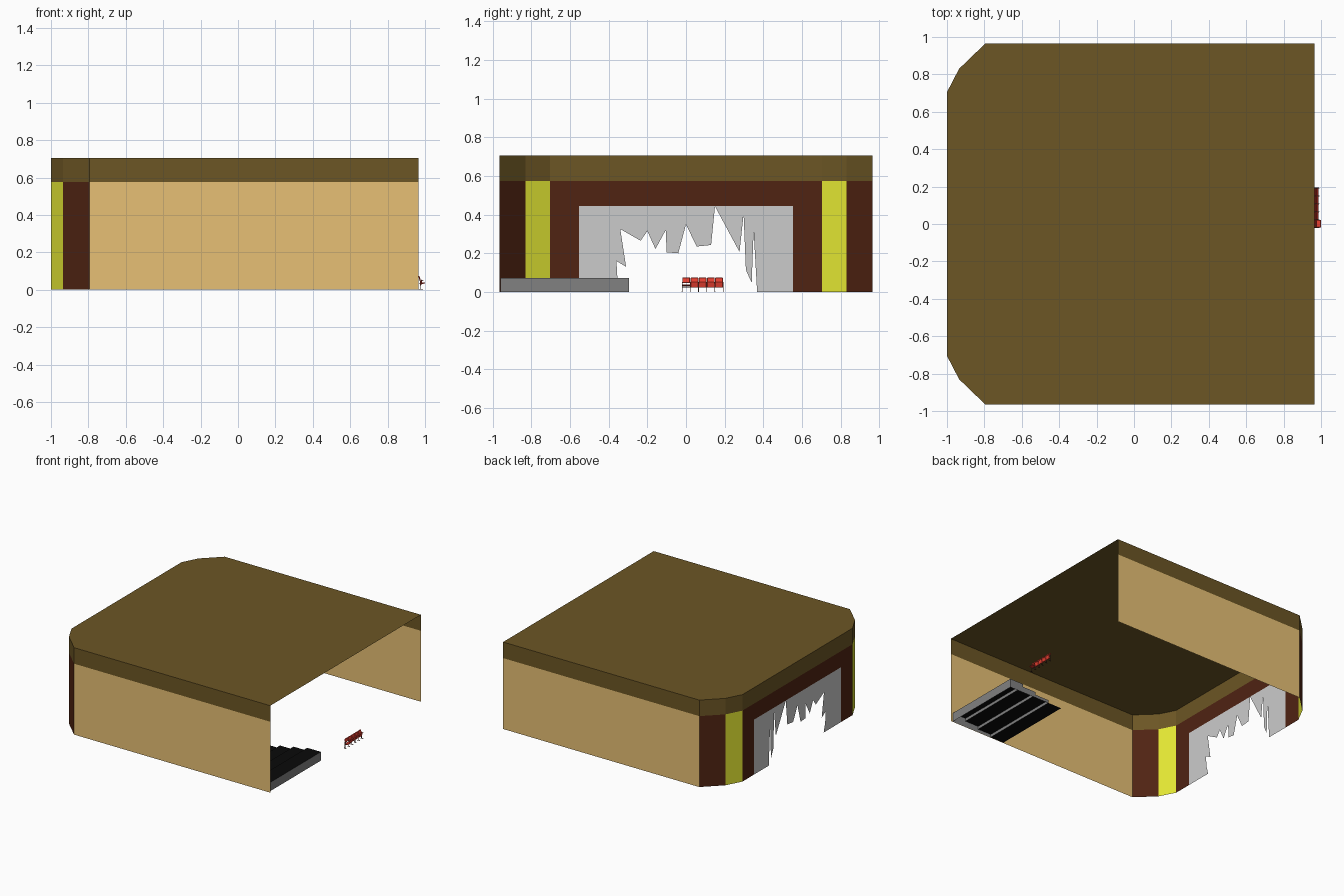
import bpy, bmesh, math
from mathutils import Matrix

if "Cube" in bpy.data.objects:
    bpy.data.objects.remove(bpy.data.objects["Cube"])


def material(name, rgb):
    m = bpy.data.materials.new(name)
    m.diffuse_color = (*rgb, 1)
    m.use_nodes = True
    m.node_tree.nodes["Principled BSDF"].inputs["Base Color"].default_value = m.diffuse_color
    return m


ROOF = material("roof_brown", (0.150, 0.093, 0.018))
TAN = material("tan", (0.80, 0.53, 0.178))
BROWN = material("dark_brown", (0.080, 0.017, 0.006))
YELLOW = material("yellow", (0.78, 0.81, 0.034))
BLACK = material("black", (0.003, 0.003, 0.003))
RED = material("red", (0.80, 0.05, 0.03))
STEEL = material("dark_metal", (0.10, 0.04, 0.03))
GREY = material("stand_grey", (0.22, 0.22, 0.22))
PANEL = material("panel_grey", (0.8, 0.8, 0.8))


def sheet(name, verts, faces, mat):
    me = bpy.data.meshes.new(name)
    me.from_pydata(verts, [], faces)
    me.materials.append(mat)
    ob = bpy.data.objects.new(name, me)
    bpy.context.collection.objects.link(ob)
    return ob


def wall(name, path, z0, z1, mat):
    """Upright sheet following a plan path."""
    n = len(path)
    verts = [(x, y, z0) for x, y in path] + [(x, y, z1) for x, y in path]
    return sheet(name, verts, [(i, i + 1, n + i + 1, n + i) for i in range(n - 1)], mat)


def boxes(name, items, mat, bevel=0):
    """Boxes given as (centre, size, tilt about y in degrees)."""
    bm = bmesh.new()
    for c, s, tilt in items:
        mtx = (Matrix.Translation(c) @ Matrix.Rotation(math.radians(tilt), 4, 'Y')
               @ Matrix.Diagonal((*s, 1)))
        bmesh.ops.create_cube(bm, size=1, matrix=mtx)
    me = bpy.data.meshes.new(name)
    bm.to_mesh(me)
    bm.free()
    me.materials.append(mat)
    ob = bpy.data.objects.new(name, me)
    bpy.context.collection.objects.link(ob)
    if bevel:
        mod = ob.modifiers.new("soft_edges", 'BEVEL')
        mod.width = bevel
        mod.segments = 1
    return ob


# Plan outline, from the open end round the chamfered front and back again
half = [(0.965, 0.965), (-0.795, 0.965), (-0.935, 0.83), (-1.0, 0.705)]
plan = half + [(x, -y) for x, y in reversed(half)]
Z_BAND, Z_TOP = 0.575, 0.705

# Roof and fascia band, open on the +x side
sheet("roof", [(x, y, Z_TOP) for x, y in plan], [tuple(range(len(plan)))], ROOF)
wall("roof_fascia", plan, Z_BAND, Z_TOP, ROOF)

# Side walls and corner panels on both sides
for i, side in ((0, "back"), (4, "front")):
    p = plan[i:i + 4]
    segs = list(zip(p, p[1:]))
    if i:
        segs.reverse()
    for (a, b), part, mat in zip(segs, ("side_wall", "corner_panel", "corner_stripe"),
                                 (TAN, BROWN, YELLOW)):
        wall(f"{side}_{part}", [a, b], 0, Z_BAND, mat)

# Facade frame around the big opening
W, H = 0.555, 0.445
frame = [(0.705, 0), (0.705, Z_BAND), (-0.705, Z_BAND), (-0.705, 0),
         (-W, 0), (-W, H), (W, H), (W, 0)]
sheet("facade_frame", [(-1, y, z) for y, z in frame],
      [(0, 1, 6, 7), (1, 2, 5, 6), (2, 3, 4, 5)], BROWN)

# Shattered panel with a jagged hole
jag = [(-0.335, 0), (-0.355, 0.07), (-0.36, 0.16), (-0.31, 0.13), (-0.34, 0.325),
       (-0.235, 0.265), (-0.20, 0.315), (-0.158, 0.222), (-0.105, 0.32), (-0.10, 0.205),
       (-0.04, 0.20), (0, 0.35), (0.055, 0.235), (0.13, 0.243), (0.15, 0.443),
       (0.277, 0.207), (0.298, 0.403), (0.31, 0.114), (0.34, 0.047), (0.35, 0.32),
       (0.368, 0)]
ring = [(W, 0), (W, H), (-W, H), (-W, 0)] + jag
sheet("shattered_panel", [(-1, y, z) for y, z in ring], [tuple(range(len(ring)))], PANEL)

# Stepped stand: grey shell with black treads, stepping down towards the facade
Y0, Y1, X_BACK, TREAD, RISE = -0.96, -0.295, 0.95, 0.1225, 0.0233
profile = [(X_BACK, 0)]
for k in range(4):
    z = RISE * (3 - k) + 0.001
    profile += [(X_BACK - TREAD * k, z), (X_BACK - TREAD * (k + 1), z)]
profile.append((profile[-1][0], 0))
n = len(profile)
verts = [(x, Y0, z) for x, z in profile] + [(x, Y1, z) for x, z in profile]
strips = [(i, i + 1, n + i + 1, n + i) for i in range(n - 1)]
stand = sheet("stepped_stand", verts,
              strips + [tuple(range(n))[::-1], tuple(range(n, 2 * n))], GREY)
stand.data.materials.append(BLACK)
for i in range(1, n - 1, 2):
    stand.data.polygons[i].material_index = 1

# Row of five tip-up chairs: the first seat is down, the rest are folded
PITCH = 0.0425
ys = [0.001 + PITCH * i for i in range(5)]
boxes("chair_backs", [((0.971, y, 0.060), (0.006, 0.040, 0.028), -15) for y in ys], RED, 0.002)
boxes("folded_seats", [((0.979, y, 0.038), (0.007, 0.040, 0.032), 12) for y in ys[1:]],
      RED, 0.002)
boxes("lowered_seat", [((0.985, ys[0], 0.035), (0.030, 0.040, 0.007), -5)], RED, 0.002)

# Chair legs, feet, armrests and the rail joining them
frame_parts = [((0.974, ys[2], 0.026), (0.004, PITCH * 5, 0.004), 0)]
for i in range(6):
    y = ys[0] + PITCH * (i - 0.5)
    frame_parts += [((0.974, y, 0.025), (0.004, 0.003, 0.05), 0),
                    ((0.977, y, 0.0015), (0.022, 0.004, 0.003), 0),
                    ((0.981, y, 0.049), (0.020, 0.003, 0.003), 0)]
boxes("chair_frame", frame_parts, STEEL)
